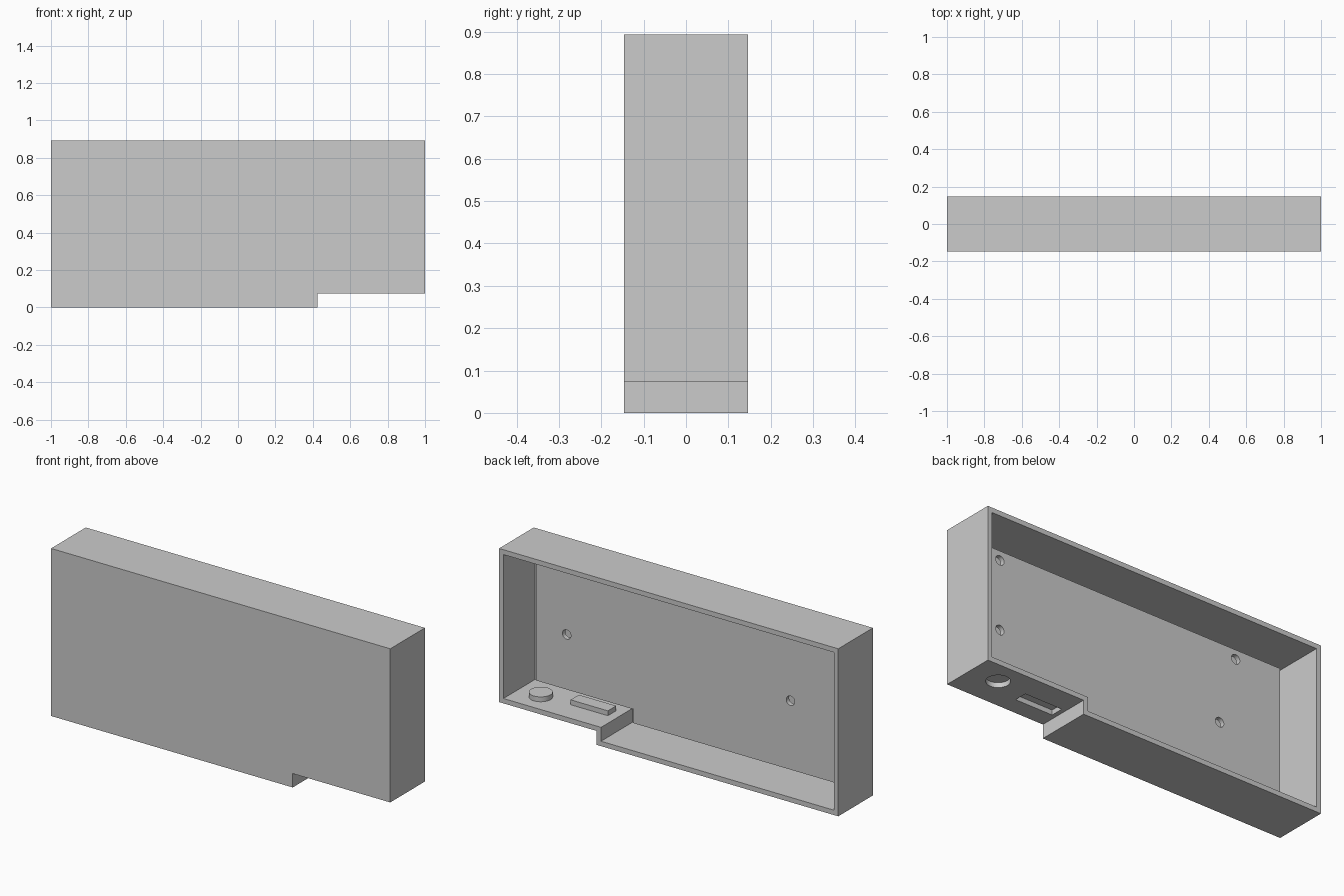
import bpy
import bmesh
from mathutils import Matrix, Vector

cube = bpy.data.objects.get("Cube")
if cube:
    bpy.data.objects.remove(cube, do_unlink=True)

grey = bpy.data.materials.new("plain_grey")
grey.use_nodes = True
color = (0.6, 0.6, 0.6, 1)
grey.diffuse_color = color
grey.node_tree.nodes["Principled BSDF"].inputs["Base Color"].default_value = color

HALF_DEPTH = 0.146
WALL = 0.026
TOP = 0.893
STEP_X, STEP_Z = 0.425, 0.074
FLOOR = STEP_Z + WALL
PLATE = -0.121                 # inner face of the front panel
BOARD_FRONT, BOARD_BACK = -0.09, -0.066


def finish(name, bm):
    bmesh.ops.recalc_face_normals(bm, faces=bm.faces[:])
    mesh = bpy.data.meshes.new(name)
    bm.to_mesh(mesh)
    bm.free()
    mesh.materials.append(grey)
    obj = bpy.data.objects.new(name, mesh)
    bpy.context.collection.objects.link(obj)
    return obj


def stepped_block(name, inset_x, inset_z, y0, y1):
    """Stepped outline, moved inwards by the insets and extruded in depth."""
    e, t = 1 - inset_x, TOP - inset_z
    sx, sz = STEP_X - inset_x, STEP_Z + inset_z
    outline = [(-e, inset_z), (sx, inset_z), (sx, sz), (e, sz), (e, t), (-e, t)]
    bm = bmesh.new()
    face = bm.faces.new([bm.verts.new((x, y0, z)) for x, z in outline])
    new = bmesh.ops.extrude_face_region(bm, geom=[face])["geom"]
    verts = [v for v in new if isinstance(v, bmesh.types.BMVert)]
    bmesh.ops.translate(bm, verts=verts, vec=(0, y1 - y0, 0))
    return finish(name, bm)


def box(name, center, size):
    bm = bmesh.new()
    bmesh.ops.create_cube(bm, size=1, matrix=Matrix.Translation(center)
                          @ Matrix.Diagonal((*size, 1)))
    return finish(name, bm)


def cylinder(name, center, radius, length, axis="Z"):
    turn = Matrix.Rotation(1.5707963, 4, "X") if axis == "Y" else Matrix()
    bm = bmesh.new()
    bmesh.ops.create_cone(bm, cap_ends=True, segments=32, radius1=radius,
                          radius2=radius, depth=length,
                          matrix=Matrix.Translation(center) @ turn)
    for f in bm.faces:
        f.smooth = len(f.verts) == 4
    for e in bm.edges:
        e.smooth = e.calc_face_angle(0) < 0.6
    return finish(name, bm)


def combine(target, tool, operation):
    mod = target.modifiers.new(operation.lower(), "BOOLEAN")
    mod.operation, mod.solver, mod.object = operation, "EXACT", tool
    bpy.context.view_layer.objects.active = target
    bpy.ops.object.modifier_apply(modifier=mod.name)
    bpy.data.objects.remove(tool, do_unlink=True)


# Open-backed stepped housing
housing = stepped_block("housing", 0, 0, -HALF_DEPTH, HALF_DEPTH)
combine(housing, stepped_block("cavity", WALL, WALL, PLATE, HALF_DEPTH + 0.1), "DIFFERENCE")

# Round and rectangular sockets: raised inside, recessed underneath
button = Vector((0.838, 0.026, FLOOR))
slot = Vector((0.558, -0.017, FLOOR))
combine(housing, cylinder("button_raise", button, 0.058, 2 * WALL), "UNION")
combine(housing, box("slot_raise", slot, (0.22, 0.07, 2 * WALL)), "UNION")
down = Vector((0, 0, WALL))
combine(housing, cylinder("button_recess", button - down, 0.0575, 2 * WALL), "DIFFERENCE")
combine(housing, box("slot_recess", slot - down, (0.219, 0.069, 2 * WALL)), "DIFFERENCE")

# Inner board, clear of the walls, with four mounting holes
board = stepped_block("inner_board", 0.068, 0.053, BOARD_FRONT, BOARD_BACK)
for x, z in [(0.75, 0.79), (0.75, 0.42), (-0.666, 0.79), (-0.57, 0.42)]:
    combine(board, cylinder("mounting_hole", (x, BOARD_BACK, z), 0.025, 0.1, "Y"), "DIFFERENCE")
